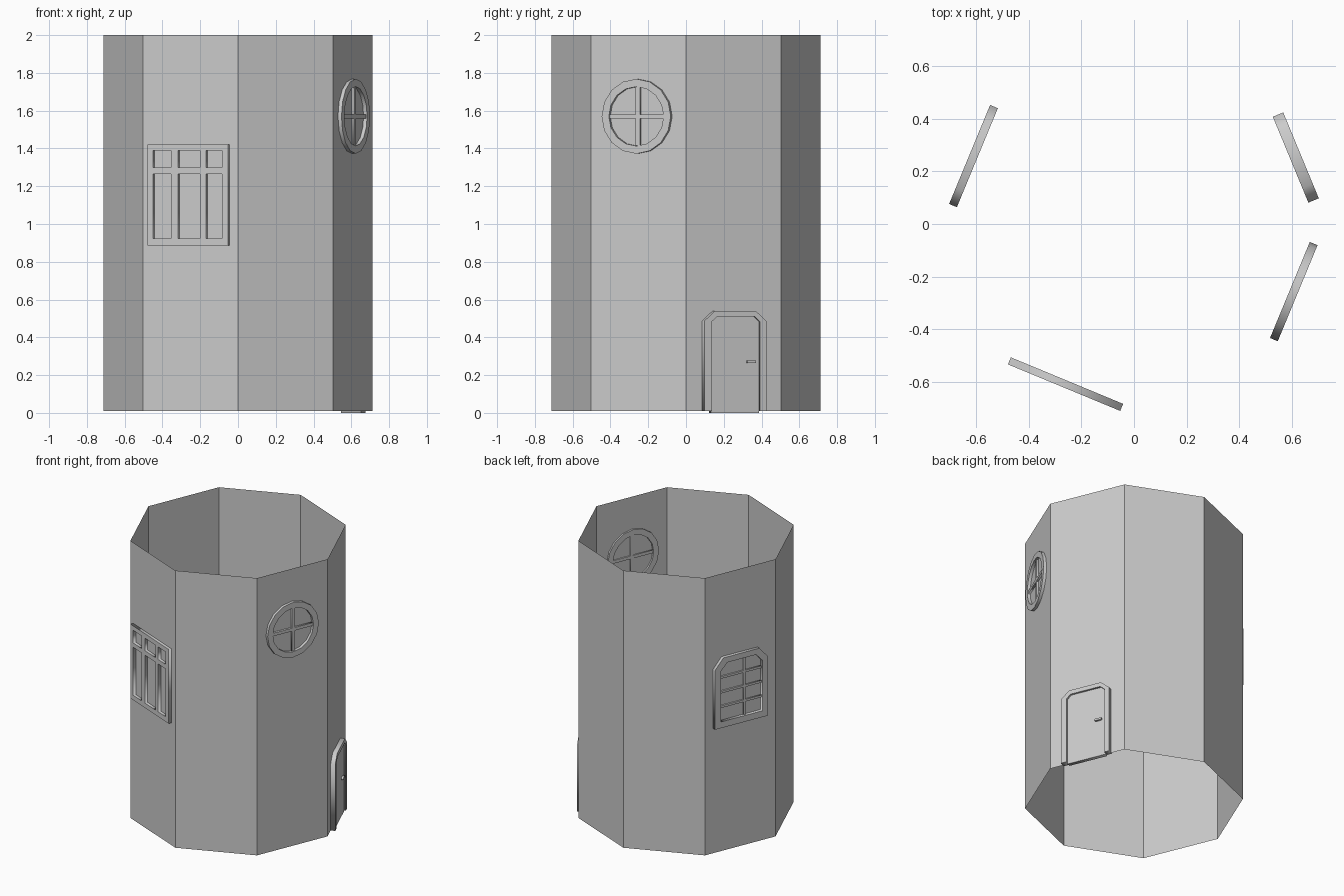
import bpy, bmesh, math
from mathutils import Matrix

if "Cube" in bpy.data.objects:
    bpy.data.objects.remove(bpy.data.objects["Cube"])

R = 0.711
APO = R * math.cos(math.pi / 8)


def rect(u0, u1, z0, z1):
    return [(u0, z0), (u1, z0), (u1, z1), (u0, z1)]


def arch(u0, u1, z0, zs, z1, c):
    # rectangle with cut upper corners
    return [(u0, z0), (u1, z0), (u1, zs), (u1 - c, z1), (u0 + c, z1), (u0, zs)]


def circle(u, z, r, n=16):
    return [(u + r * math.cos(2 * math.pi * i / n), z + r * math.sin(2 * math.pi * i / n))
            for i in range(n)]


def panel(name, angle, loops, d0, d1):
    """Flat profile (outline plus holes) on the wall facing angle, from depth d0 to d1."""
    cu = bpy.data.curves.new(name, 'CURVE')
    cu.dimensions = '2D'
    cu.fill_mode = 'BOTH'
    cu.extrude = (d1 - d0) / 2
    for pts in loops:
        sp = cu.splines.new('POLY')
        sp.points.add(len(pts) - 1)
        for p, (u, z) in zip(sp.points, pts):
            p.co = (u, z, 0, 1)
        sp.use_cyclic_u = True
    ob = bpy.data.objects.new(name, cu)
    bpy.context.collection.objects.link(ob)
    a = math.radians(angle)
    c, s = math.cos(a), math.sin(a)
    d = APO + (d0 + d1) / 2
    ob.matrix_world = Matrix(((-s, 0, c, c * d), (c, 0, s, s * d), (0, 1, 0, 0), (0, 0, 0, 1)))
    bpy.ops.object.select_all(action='DESELECT')
    ob.select_set(True)
    bpy.context.view_layer.objects.active = ob
    bpy.ops.object.convert(target='MESH')
    return bpy.context.object


# open octagonal tower wall
bm = bmesh.new()
bmesh.ops.create_cone(bm, cap_ends=False, segments=8, radius1=R, radius2=R, depth=1.99,
                      matrix=Matrix.Translation((0, 0, 1.005)))
# make sure a corner lies on the x axis
v = bm.verts[:][0].co
off = math.atan2(v.y, v.x) % (math.pi / 4)
bmesh.ops.rotate(bm, verts=bm.verts, matrix=Matrix.Rotation(-off, 3, 'Z'))
me = bpy.data.meshes.new("tower_wall")
bm.to_mesh(me)
bm.free()
bpy.context.collection.objects.link(bpy.data.objects.new("tower_wall", me))

# front window: three tall panes with three small ones above
holes = [rect(u0, u1, z0, z1)
         for u0, u1 in ((-0.207, -0.103), (-0.063, 0.064), (0.097, 0.188))
         for z0, z1 in ((0.922, 1.266), (1.298, 1.388))]
panel("front_window_frame", -112.5, [rect(-0.239, 0.224, 0.887, 1.42)] + holes, -0.008, 0.021)

# round window with crossed bars
ru, rz = -0.005, 1.57
panel("round_window_frame", -22.5, [circle(ru, rz, 0.198), circle(ru, rz, 0.157)], -0.012, 0.02)
panel("round_window_bar_flat", -22.5, [rect(ru - 0.155, ru + 0.155, rz - 0.011, rz + 0.011)], -0.008, 0.014)
panel("round_window_bar_upright", -22.5, [rect(ru - 0.006, ru + 0.018, rz - 0.155, rz + 0.155)], -0.007, 0.013)

# arched back window with one upright and three cross bars
panel("back_window_frame", 157.5,
      [arch(-0.209, 0.199, 0.905, 1.33, 1.405, 0.065),
       arch(-0.165, 0.158, 0.95, 1.31, 1.365, 0.05)], -0.009, 0.023)
for i in range(3):
    z = 1.05 + i * 0.105
    panel(f"back_window_cross_bar_{i + 1}", 157.5, [rect(-0.167, 0.16, z - 0.008, z + 0.008)], -0.006, 0.01)
panel("back_window_upright", 157.5, [rect(0.02, 0.036, 0.945, 1.37)], -0.005, 0.009)

# door with frame, leaf and handle
outer = arch(-0.179, 0.175, 0.01, 0.487, 0.54, 0.06)
inner = arch(-0.137, 0.14, 0.0, 0.483, 0.51, 0.03)
# frame is one continuous band, open at the bottom
band = [(-0.137, 0.01), outer[0], outer[5], outer[4], outer[3], outer[2], outer[1],
        (0.14, 0.01), inner[2], inner[3], inner[4], inner[5]]
panel("door_frame", 22.5, [band], -0.012, 0.031)
panel("door_leaf", 22.5, [inner], -0.01, 0.017)
panel("door_handle", 22.5, [rect(0.068, 0.115, 0.263, 0.277)], 0.015, 0.031)
